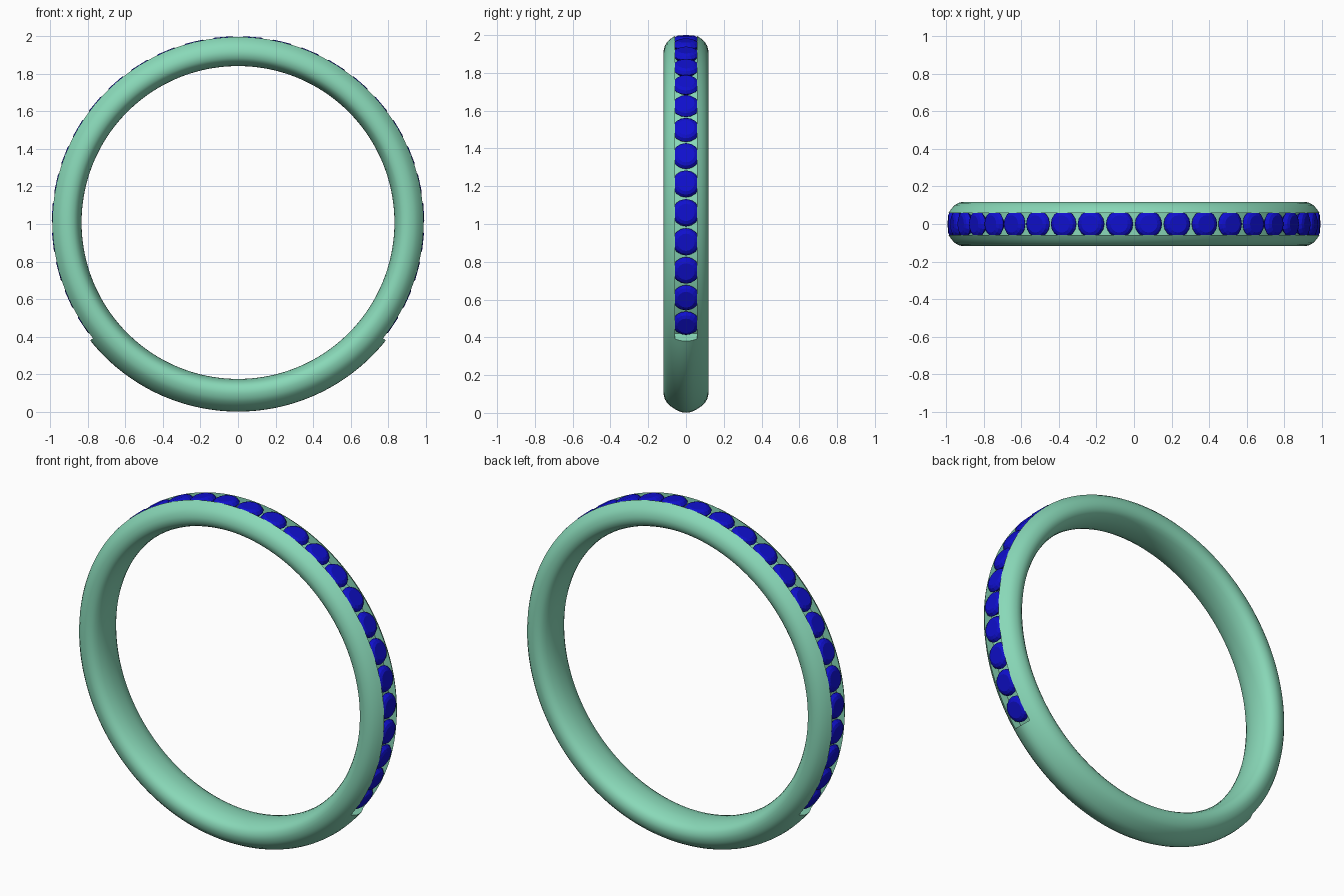
import bpy, bmesh
from math import sin, cos, pi, radians
from mathutils import Vector

if "Cube" in bpy.data.objects:
    bpy.data.objects.remove(bpy.data.objects["Cube"])

CZ = 1.008                       # height of the ring centre
START, END = -38.6, 218.6        # angular span of the stone channel
STEP, PAIRS = 9.15, 14           # stone spacing and count per side


def material(name, rgb):
    m = bpy.data.materials.new(name)
    m.diffuse_color = (*rgb, 1)
    m.use_nodes = True
    m.node_tree.nodes["Principled BSDF"].inputs["Base Color"].default_value = m.diffuse_color
    return m


def finish(bm, name, mat, angle=None):
    bmesh.ops.recalc_face_normals(bm, faces=bm.faces)
    me = bpy.data.meshes.new(name)
    bm.to_mesh(me)
    bm.free()
    ob = bpy.data.objects.new(name, me)
    bpy.context.collection.objects.link(ob)
    me.materials.append(mat)
    if angle:
        bpy.ops.object.select_all(action='DESELECT')
        ob.select_set(True)
        bpy.context.view_layer.objects.active = ob
        bpy.ops.object.shade_smooth_by_angle(angle=radians(angle))
    return ob


def place(a, y, r):
    return Vector((r * cos(a), y, CZ + r * sin(a)))


# Half cross-sections (y, radius): domed outside to comfort-fit inside
crown = [(0, 1.007), (.02, 1.005), (.04, .998)]
groove = [(0, .94), (.03, .94), (.058, .94)]
shared = [(.0585, .988), (.08, .974), (.1, .955), (.112, .936), (.118, .912),
          (.118, .895), (.112, .875), (.1, .86), (.08, .848), (.05, .838), (.025, .834), (0, .833)]


def loop(top):
    half = top + shared
    return half + [(-y, r) for y, r in half[-2:0:-1]]


# Band: channelled arc followed by the plain arc, the jump makes the end walls
sections = [(START + (END - START) * i / 140, loop(groove)) for i in range(141)]
sections += [(END + (360 + START - END) * i / 56, loop(crown)) for i in range(57)]
bm = bmesh.new()
rings = [[bm.verts.new(place(radians(a), y, r)) for y, r in prof] for a, prof in sections]
for i, ra in enumerate(rings):
    rb = rings[(i + 1) % len(rings)]
    n = len(ra)
    for j in range(n):
        k = (j + 1) % n
        bm.faces.new((ra[j], ra[k], rb[k], rb[j]))
bmesh.ops.remove_doubles(bm, verts=bm.verts, dist=1e-5)
bmesh.ops.dissolve_degenerate(bm, edges=bm.edges, dist=1e-6)
finish(bm, "ring_band", material("band_green", (.25, .69, .48)), 35)

# Round cut stones: table, crown, girdle, pavilion
blue = material("stone_blue", (.005, .005, .62))
SEG = 16
cut = [(.046, .991), (.062, .983), (.0725, .968), (.0725, .962), (.03, .92)]
for side in (-1, 1):
    for k in range(PAIRS):
        a = pi / 2 + side * radians(STEP * (k + .5))
        out, along = Vector((cos(a), 0, sin(a))), Vector((-sin(a), 0, cos(a)))
        base = Vector((0, 0, CZ))
        bm = bmesh.new()
        rows = [[bm.verts.new(base + out * h + along * (w * cos(2 * pi * s / SEG))
                              + Vector((0, w * sin(2 * pi * s / SEG), 0)))
                 for s in range(SEG)] for w, h in cut]
        bm.faces.new(rows[0])
        for ra, rb in zip(rows, rows[1:]):
            for s in range(SEG):
                t = (s + 1) % SEG
                bm.faces.new((ra[s], ra[t], rb[t], rb[s]))
        tip = bm.verts.new(base + out * .895)
        for s in range(SEG):
            bm.faces.new((rows[-1][s], rows[-1][(s + 1) % SEG], tip))
        finish(bm, f"stone_{'left' if side > 0 else 'right'}_{k + 1}", blue)
